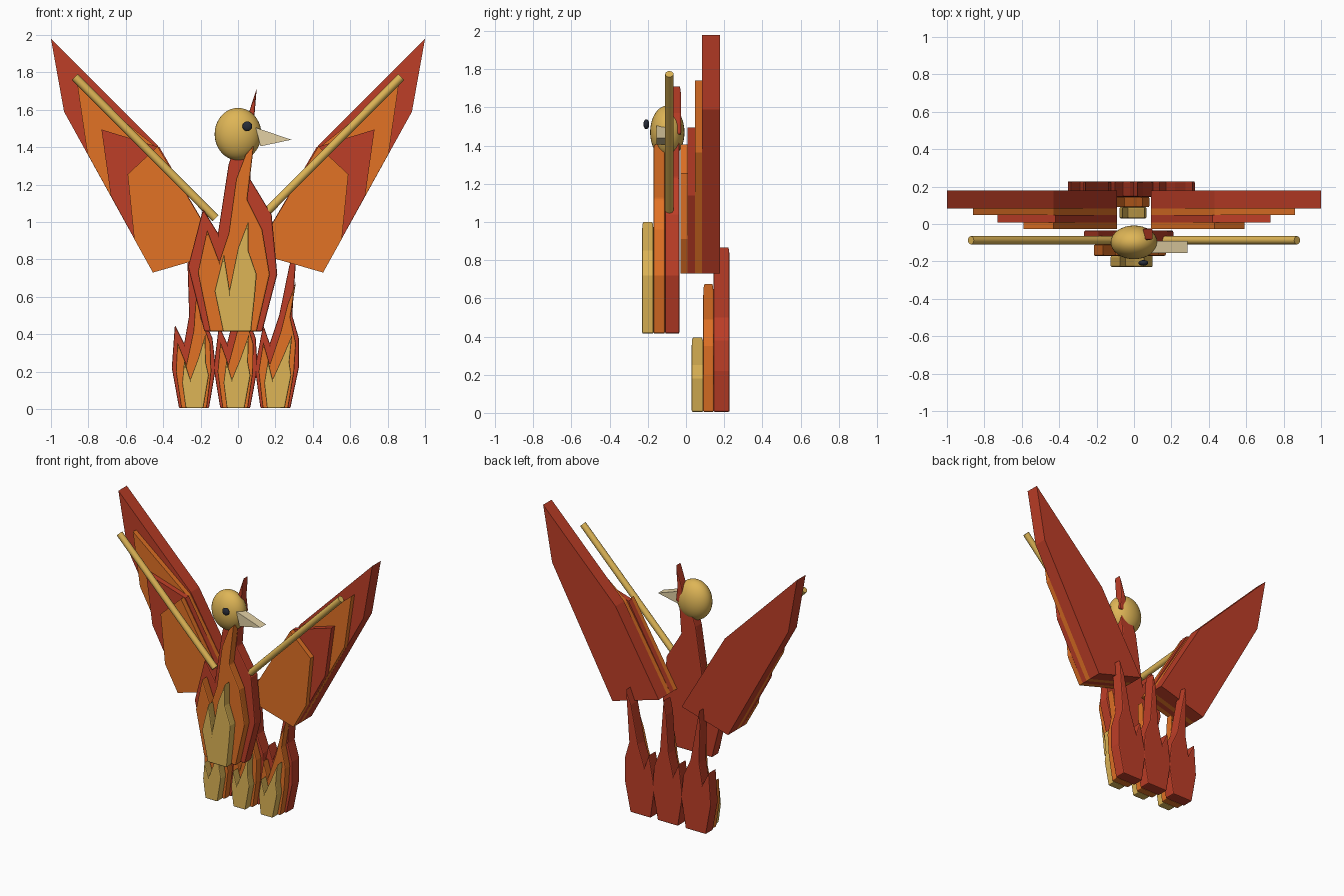
import bpy, bmesh
from mathutils import Vector


def material(name, r, g, b):
    lin = [((c / 255 + 0.055) / 1.055) ** 2.4 for c in (r, g, b)]
    m = bpy.data.materials.new(name)
    m.diffuse_color = (*lin, 1)
    return m


RED = material("ember red", 190, 62, 39)
ORANGE = material("flame orange", 226, 114, 37)
GOLD = material("gold", 222, 181, 86)
HORN = material("pale horn", 226, 208, 164)
DARK = material("dark eye", 38, 43, 55)


def plate(name, pts, y0, y1, mat, bevel=0.0):
    """Extrude an x-z outline from y0 to y1."""
    bm = bmesh.new()
    face = bm.faces.new([bm.verts.new((x, y0, z)) for x, z in pts])
    ext = bmesh.ops.extrude_face_region(bm, geom=[face])
    for v in ext["geom"]:
        if isinstance(v, bmesh.types.BMVert):
            v.co.y = y1
    bmesh.ops.recalc_face_normals(bm, faces=bm.faces)
    me = bpy.data.meshes.new(name)
    bm.to_mesh(me)
    bm.free()
    me.materials.append(mat)
    ob = bpy.data.objects.new(name, me)
    bpy.context.collection.objects.link(ob)
    if bevel:
        mod = ob.modifiers.new("soft edge", "BEVEL")
        mod.width = bevel
        mod.segments = 2
    return ob


def ellipsoid(name, loc, radii, mat):
    bpy.ops.mesh.primitive_uv_sphere_add(segments=32, ring_count=20, radius=1, location=loc)
    ob = bpy.context.object
    ob.name = name
    ob.scale = radii
    ob.data.materials.append(mat)
    bpy.ops.object.shade_smooth()


# Body: three stacked flame layers
plate("body_outer_flame", [
    (-0.18, 0.415), (0.13, 0.415), (0.21, 0.72), (0.18, 1.04), (0.065, 1.23),
    (0.08, 1.42), (-0.01, 1.42), (-0.05, 1.31), (-0.107, 0.94),
    (-0.187, 1.07), (-0.267, 0.76)], -0.11, -0.035, RED, 0.008)
plate("body_middle_flame", [
    (-0.15, 0.415), (0.10, 0.415), (0.17, 0.72), (0.13, 0.96), (0.05, 1.12),
    (0.085, 1.41), (0.04, 1.36), (-0.01, 1.23), (-0.05, 0.94), (-0.10, 0.79),
    (-0.165, 0.96), (-0.215, 0.73)], -0.17, -0.11, ORANGE, 0.008)
plate("body_inner_flame", [
    (-0.08, 0.415), (0.07, 0.415), (0.09, 0.60), (0.10, 0.72), (0.055, 0.85),
    (0.055, 1.005), (0.0, 0.86), (-0.045, 0.64), (-0.075, 0.83),
    (-0.125, 0.63)], -0.23, -0.17, GOLD, 0.008)

# Tail: three layered flames, each leaning differently
tail_layers = [
    ("outer", RED, 0.145, 0.228, [
        (-0.08, 0.005), (0.08, 0.005), (0.125, 0.22), (0.125, 0.38), (0.09, 0.50),
        (0.115, 0.87), (0.075, 0.77), (0.02, 0.50), (-0.03, 0.35),
        (-0.065, 0.45), (-0.11, 0.22)]),
    ("middle", ORANGE, 0.09, 0.145, [
        (-0.068, 0.005), (0.068, 0.005), (0.10, 0.20), (0.11, 0.35), (0.08, 0.49),
        (0.11, 0.68), (0.065, 0.56), (0.03, 0.42), (-0.03, 0.24),
        (-0.065, 0.36), (-0.09, 0.20)]),
    ("inner", GOLD, 0.03, 0.09, [
        (-0.045, 0.005), (0.05, 0.005), (0.085, 0.18), (0.075, 0.25), (0.09, 0.40),
        (0.035, 0.27), (-0.015, 0.16), (-0.04, 0.26), (-0.06, 0.14)]),
]
for side, cx, lean in (("left", -0.235, -0.14), ("centre", -0.015, -0.08), ("right", 0.2, 0.0)):
    for layer, mat, y0, y1, pts in tail_layers:
        bent = [(cx + x + lean * (z / 0.87) ** 2, z) for x, z in pts]
        plate(f"tail_{side}_{layer}_flame", bent, y0, y1, mat, 0.007)

# Wings: stepped feather layers sharing the same root, plus a leading rod
root = [(0.09, 0.835), (0.455, 0.73)]
wing_layers = [
    ("back", RED, 0.083, 0.178, [(0.93, 1.59), (1.0, 1.98), (0.43, 1.41)]),
    ("third", ORANGE, 0.047, 0.083, [(0.805, 1.365), (0.86, 1.74), (0.43, 1.395)]),
    ("second", RED, 0.008, 0.047, [(0.68, 1.14), (0.73, 1.495), (0.42, 1.40)]),
    ("front", ORANGE, -0.028, 0.008, [(0.555, 0.91), (0.59, 1.255), (0.43, 1.405)]),
]
for side, s in (("left", -1), ("right", 1)):
    for layer, mat, y0, y1, pts in wing_layers:
        plate(f"wing_{side}_{layer}_feather", [(s * x, z) for x, z in root + pts], y0, y1, mat)
    a, b = Vector((s * 0.12, -0.087, 1.02)), Vector((s * 0.872, -0.087, 1.775))
    bpy.ops.mesh.primitive_cylinder_add(vertices=16, radius=0.022, depth=(b - a).length,
                                        location=(a + b) / 2)
    rod = bpy.context.object
    rod.name = f"wing_{side}_rod"
    rod.rotation_euler = (b - a).to_track_quat("Z", "Y").to_euler()
    rod.data.materials.append(GOLD)
    bpy.ops.object.shade_smooth_by_angle()

# Head with eye, beak and crest
ellipsoid("head", (0, -0.098, 1.47), (0.125, 0.09, 0.14), GOLD)
ellipsoid("eye", (0.05, -0.208, 1.512), (0.026, 0.015, 0.026), DARK)
plate("beak", [(0.095, 1.505), (0.12, 1.405), (0.285, 1.44)], -0.155, -0.092, HORN)
plate("crest", [(0.04, 1.45), (0.10, 1.46), (0.088, 1.57), (0.1, 1.715), (0.05, 1.56)],
      -0.085, -0.025, RED, 0.008)
